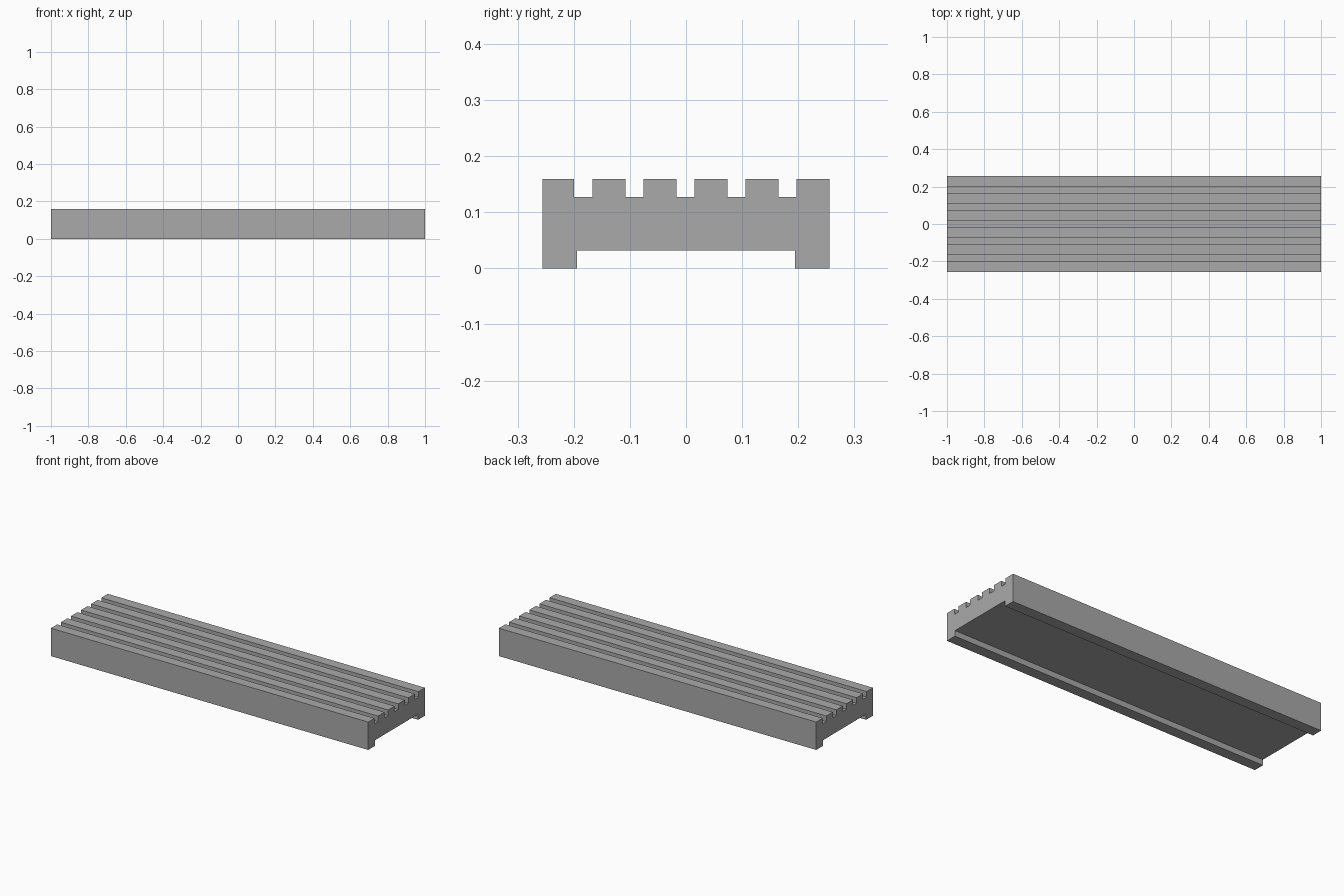
import bpy
import bmesh

# Remove the default cube
cube = bpy.data.objects.get("Cube")
if cube:
    bpy.data.objects.remove(cube, do_unlink=True)

LENGTH, HALF_WIDTH, HEIGHT = 2.0, 0.256, 0.159
GROOVE_FLOOR, GROOVE_WIDTH, GROOVE_STEP = 0.127, 0.0325, 0.091
RECESS_HEIGHT, RECESS_HALF = 0.032, 0.194

# Plank material
grey = bpy.data.materials.new("plain grey")
grey.use_nodes = True
colour = (0.4, 0.4, 0.4, 1.0)
grey.diffuse_color = colour
grey.node_tree.nodes["Principled BSDF"].inputs["Base Color"].default_value = colour

# Cross-section: side rails and the recess underneath
profile = [
    (-HALF_WIDTH, HEIGHT), (-HALF_WIDTH, 0),
    (-RECESS_HALF, 0), (-RECESS_HALF, RECESS_HEIGHT),
    (RECESS_HALF, RECESS_HEIGHT), (RECESS_HALF, 0),
    (HALF_WIDTH, 0), (HALF_WIDTH, HEIGHT),
]

# Cross-section: five grooves along the top
for i in range(2, -3, -1):
    centre = i * GROOVE_STEP - 0.001
    near, far = centre + GROOVE_WIDTH / 2, centre - GROOVE_WIDTH / 2
    profile += [(near, HEIGHT), (near, GROOVE_FLOOR),
                (far, GROOVE_FLOOR), (far, HEIGHT)]

# Extrude the cross-section along the length
bm = bmesh.new()
end = bm.faces.new([bm.verts.new((-LENGTH / 2, y, z)) for y, z in profile])
result = bmesh.ops.extrude_face_region(bm, geom=[end], use_keep_orig=True)
moved = [v for v in result["geom"] if isinstance(v, bmesh.types.BMVert)]
bmesh.ops.translate(bm, verts=moved, vec=(LENGTH, 0, 0))
bmesh.ops.recalc_face_normals(bm, faces=bm.faces)

mesh = bpy.data.meshes.new("grooved_plank")
bm.to_mesh(mesh)
bm.free()
mesh.materials.append(grey)
plank = bpy.data.objects.new("grooved_plank", mesh)
bpy.context.collection.objects.link(plank)
